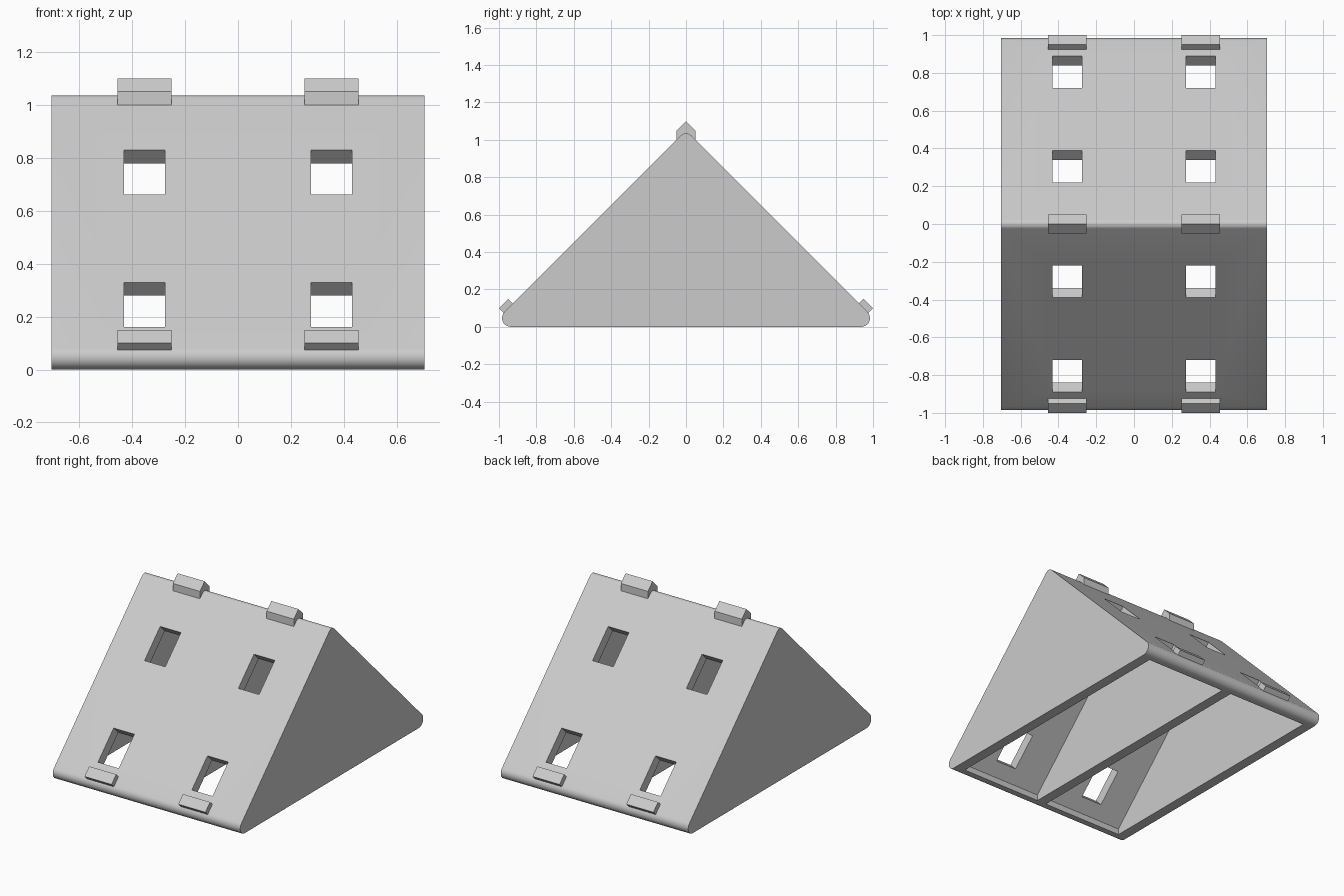
import bpy
import bmesh
from math import sin, cos, radians

cube = bpy.data.objects.get("Cube")
if cube:
    bpy.data.objects.remove(cube, do_unlink=True)

HALF_X = 0.705      # half width of the body
PEAK = 1.05         # outer slopes follow z + |y| = PEAK
WALL = 0.07         # wall thickness
INNER = PEAK - 0.1  # inner slopes follow z + |y| = INNER
SIDE_X = 0.353      # clips and windows are centred on this x

grey = bpy.data.materials.new("light grey")
grey.use_nodes = True
grey.diffuse_color = (0.6, 0.6, 0.6, 1)
grey.node_tree.nodes["Principled BSDF"].inputs["Base Color"].default_value = grey.diffuse_color


def prisms(name, parts):
    """Extrude (y, z) profiles along x; parts are (profile, x0, x1)."""
    bm = bmesh.new()
    for profile, x0, x1 in parts:
        a = [bm.verts.new((x0, y, z)) for y, z in profile]
        b = [bm.verts.new((x1, y, z)) for y, z in profile]
        bm.faces.new(a)
        bm.faces.new(b[::-1])
        for i in range(len(a)):
            j = (i + 1) % len(a)
            bm.faces.new((a[i], b[i], b[j], a[j]))
    bmesh.ops.recalc_face_normals(bm, faces=bm.faces)
    mesh = bpy.data.meshes.new(name)
    bm.to_mesh(mesh)
    bm.free()
    obj = bpy.data.objects.new(name, mesh)
    bpy.context.collection.objects.link(obj)
    mesh.materials.append(grey)
    return obj


def arc(cy, cz, r, start, end, steps=10):
    angles = [radians(start + (end - start) * i / steps) for i in range(steps + 1)]
    return [(cy + r * cos(t), cz + r * sin(t)) for t in angles]


def slope_box(z0, z1, out, depth, side):
    """Rectangle set square to a slope, from height z0 to z1 on its surface."""
    return [(side * (PEAK - z + d), z + d)
            for z, d in ((z0, out), (z1, out), (z1, -depth), (z0, -depth))]


def cut(target, cutter):
    mod = target.modifiers.new("cut", "BOOLEAN")
    mod.operation = "DIFFERENCE"
    mod.solver = "EXACT"
    mod.object = cutter
    bpy.ops.object.select_all(action="DESELECT")
    bpy.context.view_layer.objects.active = target
    target.select_set(True)
    bpy.ops.object.modifier_apply(modifier=mod.name)
    bpy.data.objects.remove(cutter, do_unlink=True)


# Body: triangular block with rounded eaves and ridge
eave_r, ridge_r = 0.047, 0.035
eave_y = PEAK - eave_r * (1 + 2 ** 0.5)
outline = (arc(eave_y, eave_r, eave_r, -90, 45)
           + arc(0, PEAK - ridge_r * 2 ** 0.5, ridge_r, 45, 135)
           + arc(-eave_y, eave_r, eave_r, 135, 270))
body = prisms("hollow_roof_body", [(outline, -HALF_X, HALF_X)])

# Two open-bottomed chambers, leaving a wall in the middle
foot = 0.91
chamber = [(-foot, -0.1), (foot, -0.1), (foot, INNER - foot),
           (0, INNER), (-foot, INNER - foot)]
x_in, x_out = WALL / 2, HALF_X - WALL
cut(body, prisms("chamber_cutter", [(chamber, -x_out, -x_in), (chamber, x_in, x_out)]))

# Windows through both slopes
holes = [(slope_box(z, z + 0.168, 0.05, 0.08, side), x - 0.078, x + 0.078)
         for side in (-1, 1) for z in (0.161, 0.661) for x in (-SIDE_X, SIDE_X)]
cut(body, prisms("window_cutter", holes))

bpy.ops.object.shade_smooth_by_angle(angle=radians(30))

# Ridge clips and eave clips
ridge_clip = [(-0.05, 1.0), (0.05, 1.0), (0.05, 1.05), (0, 1.1), (-0.05, 1.05)]
for x, hand in ((SIDE_X, "left"), (-SIDE_X, "right")):
    prisms("ridge_clip_" + hand, [(ridge_clip, x - 0.102, x + 0.102)])
    for side, end in ((-1, "front"), (1, "back")):
        clip = slope_box(0.075, 0.125, 0.025, 0.01, side)
        prisms(f"eave_clip_{end}_{hand}", [(clip, x - 0.102, x + 0.102)])
